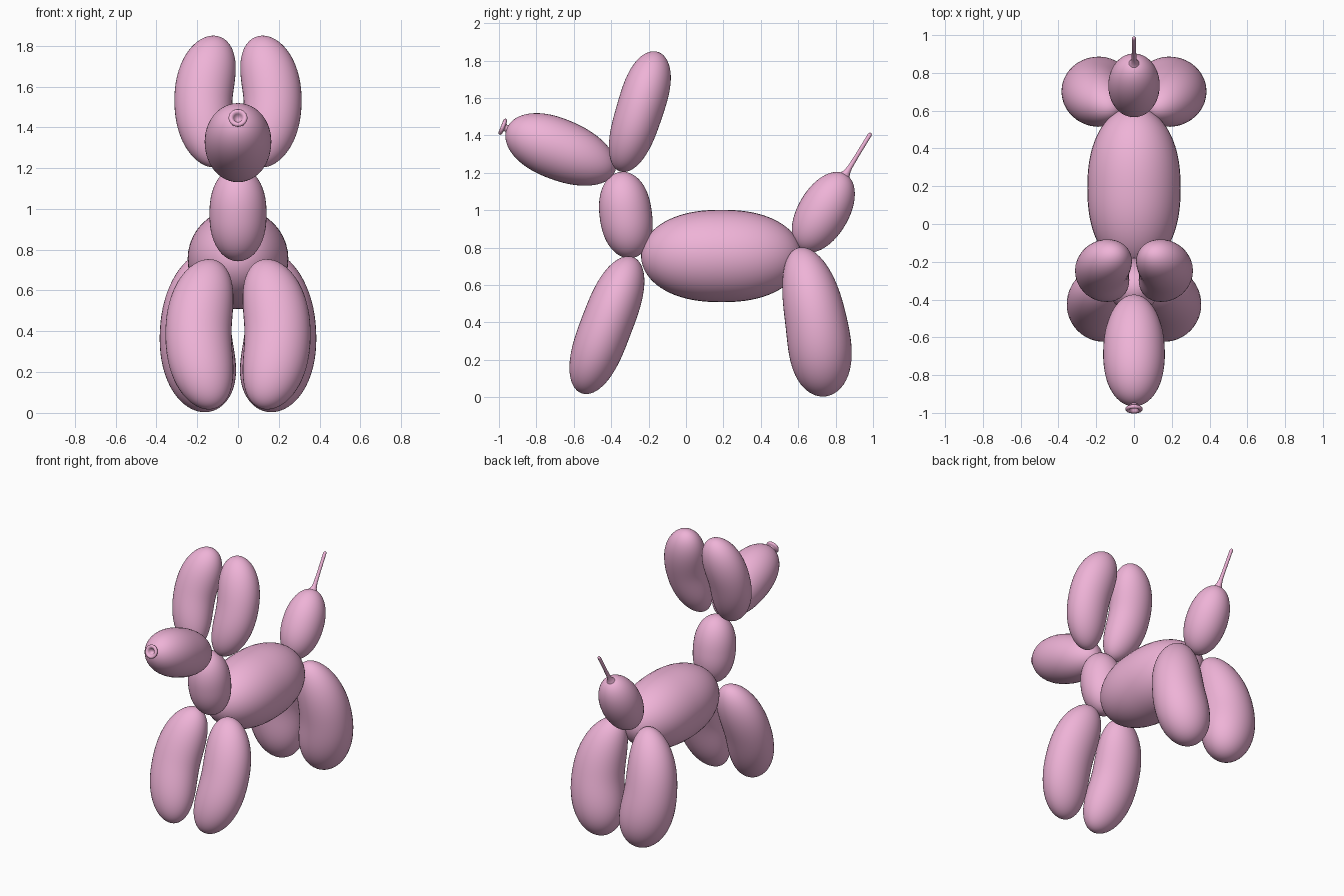
import bpy, bmesh, math
from mathutils import Vector

if "Cube" in bpy.data.objects:
    bpy.data.objects.remove(bpy.data.objects["Cube"])

pink = bpy.data.materials.new("pink")
pink.diffuse_color = (0.86, 0.45, 0.68, 1)
pink.use_nodes = True
pink.node_tree.nodes["Principled BSDF"].inputs["Base Color"].default_value = pink.diffuse_color
SEG = 40


def skin(name, rings, mirror=False):
    """Join rings of points into one closed smooth tube; mirror across x if asked."""
    bm = bmesh.new()
    loops = [[bm.verts.new(p) for p in ring] for ring in rings]
    for a, b in zip(loops, loops[1:]):
        for i in range(len(a)):
            j = (i + 1) % len(a)
            bm.faces.new((a[i], a[j], b[j], b[i]))
    bm.faces.new(loops[0])
    bm.faces.new(loops[-1])
    if mirror:
        dup = bmesh.ops.duplicate(bm, geom=bm.verts[:] + bm.edges[:] + bm.faces[:])
        for v in dup["geom"]:
            if isinstance(v, bmesh.types.BMVert):
                v.co.x *= -1
    bmesh.ops.recalc_face_normals(bm, faces=bm.faces[:])
    mesh = bpy.data.meshes.new(name)
    bm.to_mesh(mesh)
    bm.free()
    mesh.shade_smooth()
    mesh.materials.append(pink)
    ob = bpy.data.objects.new(name, mesh)
    bpy.context.collection.objects.link(ob)
    return ob


def ring(c, t, rx, ry):
    """Oval around centre c, square to direction t."""
    x = Vector((1, 0, 0))
    u = (x - t * x.dot(t)).normalized()
    v = t.cross(u)
    angles = [2 * math.pi * i / SEG for i in range(SEG)]
    return [c + u * rx * math.cos(a) + v * ry * math.sin(a) for a in angles]


def balloon(name, a, b, rx, ry=None, mid=None, power=2.0, grow=0.0, mirror=False):
    """Bubble from a to b, bent through mid; grow makes the b end fatter."""
    a, b = Vector(a), Vector(b)
    mid = Vector(mid) if mid else (a + b) / 2
    bend = mid - (a + b) / 2
    ry = ry or rx
    rings, n = [], 40
    for k in range(n + 1):
        s = -math.cos(math.pi * (0.008 + 0.984 * k / n))
        c = (a + b) / 2 + (b - a) * s / 2 + bend * (1 - s * s)
        t = ((b - a) / 2 - 2 * s * bend).normalized()
        f = math.sqrt(1 - abs(s) ** power) * (1 + grow * s)
        rings.append(ring(c, t, rx * f, ry * f))
    return skin(name, rings, mirror)


def lathe(name, origin, direction, profile):
    """Turn (radius, distance) pairs around a direction."""
    o, t = Vector(origin), Vector(direction).normalized()
    return skin(name, [ring(o + t * d, t, r, r) for r, d in profile])


# torso, neck and head
balloon("body", (0, -0.24, 0.755), (0, 0.62, 0.755), 0.247, power=2.3)
balloon("neck", (0, -0.285, 0.745), (0, -0.345, 1.205), 0.14, power=2.3,
        mid=(0, -0.322, 0.975))
balloon("head", (0, -0.38, 1.205), (0, -0.958, 1.437), 0.163, power=2.2, grow=0.05)

# paired ears and legs
balloon("ears", (0.085, -0.35, 1.215), (0.075, -0.155, 1.835), 0.142, 0.125,
        mid=(0.17, -0.25, 1.525), power=3, grow=0.06, mirror=True)
balloon("front_legs", (0.10, -0.285, 0.74), (0.10, -0.555, 0.03), 0.162, 0.138,
        mid=(0.194, -0.425, 0.385), power=3, mirror=True)
balloon("back_legs", (0.10, 0.60, 0.79), (0.10, 0.735, 0.02), 0.175, 0.165,
        mid=(0.208, 0.695, 0.405), power=3, grow=0.14, mirror=True)

# tail bubble and its thin uninflated tip
balloon("tail", (0, 0.615, 0.785), (0, 0.853, 1.193), 0.136, power=2.1)
lathe("tail_tip", (0, 0.84, 1.17), (0, 0.15, 0.245),
      [(0.045, 0), (0.028, 0.02), (0.018, 0.04), (0.013, 0.07), (0.011, 0.15),
       (0.011, 0.27), (0.008, 0.281), (0.002, 0.285)])

# nozzle on the nose: short stem, rolled lip and hole
lathe("nozzle", (0, -0.94, 1.43), (0, -0.927, 0.374),
      [(0.035, 0), (0.022, 0.014), (0.018, 0.024), (0.024, 0.031), (0.038, 0.032),
       (0.045, 0.038), (0.046, 0.044), (0.042, 0.051), (0.034, 0.053),
       (0.026, 0.049), (0.021, 0.042), (0.017, 0.03), (0.003, 0.022)])
